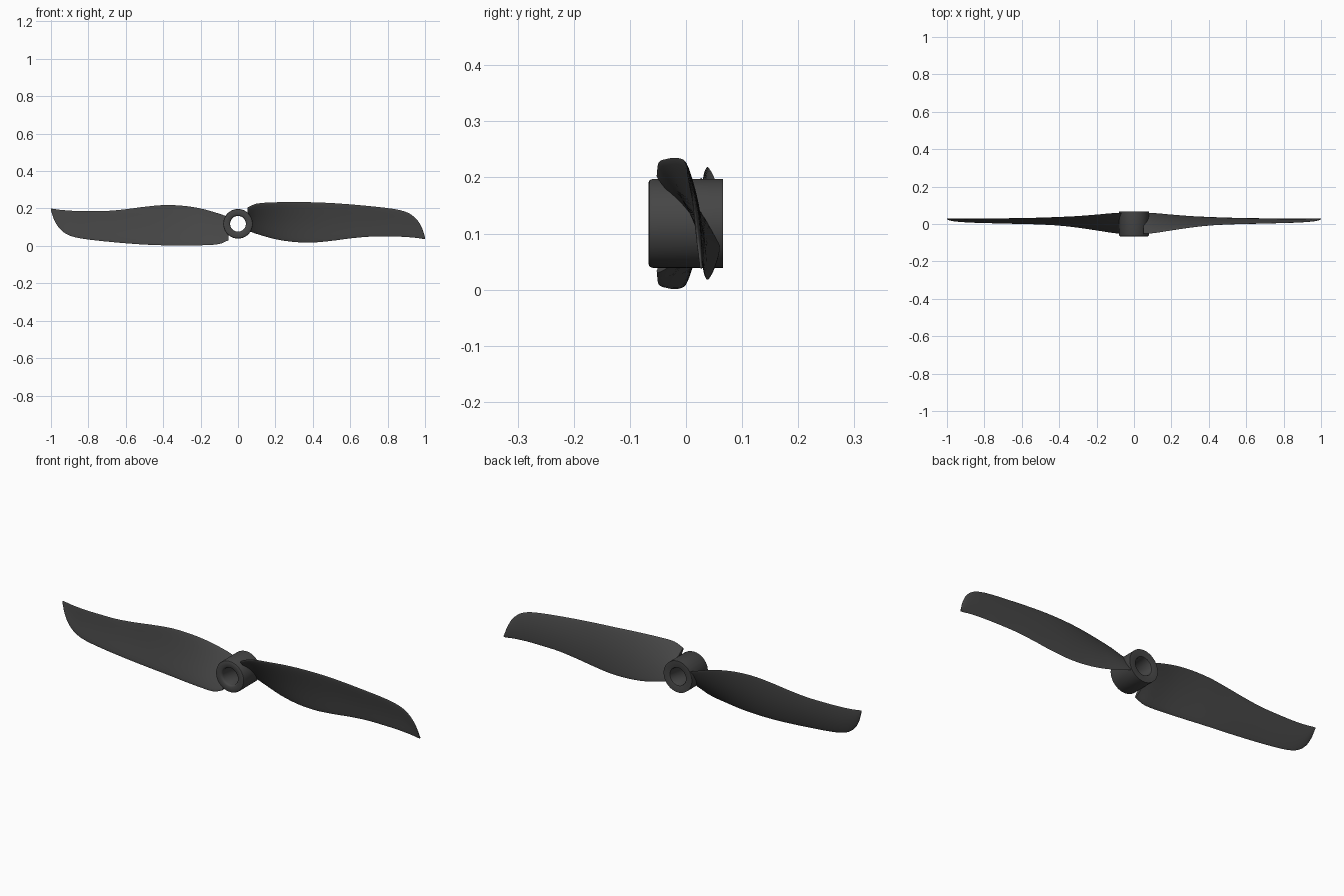
import bpy, bmesh, math

if "Cube" in bpy.data.objects:
    bpy.data.objects.remove(bpy.data.objects["Cube"])

CZ = 0.118  # height of the hub axis (axis runs along y)

# Blade stations: x, top edge z, top edge y, bottom edge z, bottom edge y, thickness
ST = [
    (0.050, 0.205, -0.052, 0.082, 0.060, 0.020),
    (0.100, 0.226, -0.049, 0.064, 0.059, 0.018),
    (0.200, 0.233, -0.034, 0.036, 0.050, 0.015),
    (0.300, 0.235, -0.019, 0.021, 0.042, 0.013),
    (0.400, 0.233, -0.008, 0.018, 0.037, 0.012),
    (0.500, 0.229, -0.002, 0.027, 0.033, 0.011),
    (0.600, 0.222, 0.001, 0.040, 0.031, 0.010),
    (0.700, 0.213, 0.003, 0.049, 0.029, 0.010),
    (0.800, 0.202, 0.006, 0.050, 0.028, 0.009),
    (0.870, 0.190, 0.008, 0.049, 0.027, 0.009),
    (0.920, 0.171, 0.011, 0.046, 0.027, 0.008),
    (0.960, 0.136, 0.015, 0.042, 0.027, 0.008),
    (0.985, 0.092, 0.020, 0.038, 0.027, 0.007),
    (1.000, 0.046, 0.026, 0.037, 0.027, 0.005),
]


def sample(i, u):
    """Smooth (Hermite) interpolation between stations i and i+1."""
    def slope(k, c):
        a, b = ST[max(k - 1, 0)], ST[min(k + 1, len(ST) - 1)]
        return (b[c] - a[c]) / (b[0] - a[0])
    p, q = ST[i], ST[i + 1]
    h = q[0] - p[0]
    out = [p[0] + h * u]
    for c in range(1, 6):
        out.append((2*u**3 - 3*u**2 + 1) * p[c] + (u**3 - 2*u**2 + u) * h * slope(i, c)
                   + (3*u**2 - 2*u**3) * q[c] + (u**3 - u**2) * h * slope(i + 1, c))
    return out


def section(s, n=14):
    """Closed cambered airfoil ring in the plane x = s[0]."""
    x, tz, ty, bz, by, th = s
    dy, dz = by - ty, bz - tz
    chord = math.hypot(dy, dz)
    ny, nz = -dz / chord, dy / chord
    th = min(th, chord * 0.6)
    ring = []
    for k in range(2 * n):
        a = math.pi * k / n
        t = 0.5 - 0.5 * math.cos(a)
        off = 0.03 * chord * math.sin(math.pi * t)
        off += 0.5 * th * math.sin(a) * (1.15 - 0.4 * t)
        ring.append((x, ty + dy * t + ny * off, tz + dz * t + nz * off))
    return ring


def loft(name, rings, closed=False):
    bm = bmesh.new()
    vs = [[bm.verts.new(p) for p in r] for r in rings]
    m = len(vs[0])
    pairs = list(zip(vs, vs[1:])) + ([(vs[-1], vs[0])] if closed else [])
    for a, b in pairs:
        for k in range(m):
            bm.faces.new((a[k], a[(k + 1) % m], b[(k + 1) % m], b[k]))
    if not closed:
        bm.faces.new(vs[0])
        bm.faces.new(vs[-1])
    bmesh.ops.recalc_face_normals(bm, faces=bm.faces)
    me = bpy.data.meshes.new(name)
    bm.to_mesh(me)
    bm.free()
    ob = bpy.data.objects.new(name, me)
    bpy.context.collection.objects.link(ob)
    me.materials.append(dark)
    bpy.ops.object.select_all(action='DESELECT')
    ob.select_set(True)
    bpy.context.view_layer.objects.active = ob
    bpy.ops.object.shade_smooth_by_angle(angle=math.radians(40))
    return ob


dark = bpy.data.materials.new("dark_plastic")
dark.diffuse_color = (0.06, 0.06, 0.06, 1)
dark.use_nodes = True
dark.node_tree.nodes["Principled BSDF"].inputs["Base Color"].default_value = dark.diffuse_color

# Hub: revolved ring profile (radius, y) with a softened front and bore
profile = [(0.042, -0.058), (0.045, -0.064), (0.050, -0.067), (0.072, -0.067),
           (0.077, -0.065), (0.079, -0.060), (0.079, 0.066), (0.050, 0.066),
           (0.045, 0.064), (0.042, 0.058)]
loft("hub", [[(r * math.cos(2*math.pi*k/64), y, CZ + r * math.sin(2*math.pi*k/64))
              for k in range(64)] for r, y in profile], closed=True)

# Blades: one lofted, the other turned half a revolution about the hub axis
stations = [sample(i, j / 4) for i in range(len(ST) - 1) for j in range(4)] + [list(ST[-1])]
rings = [section(s) for s in stations]
loft("right_blade", rings)
loft("left_blade", [[(-x, y, 2 * CZ - z) for x, y, z in r] for r in rings])
